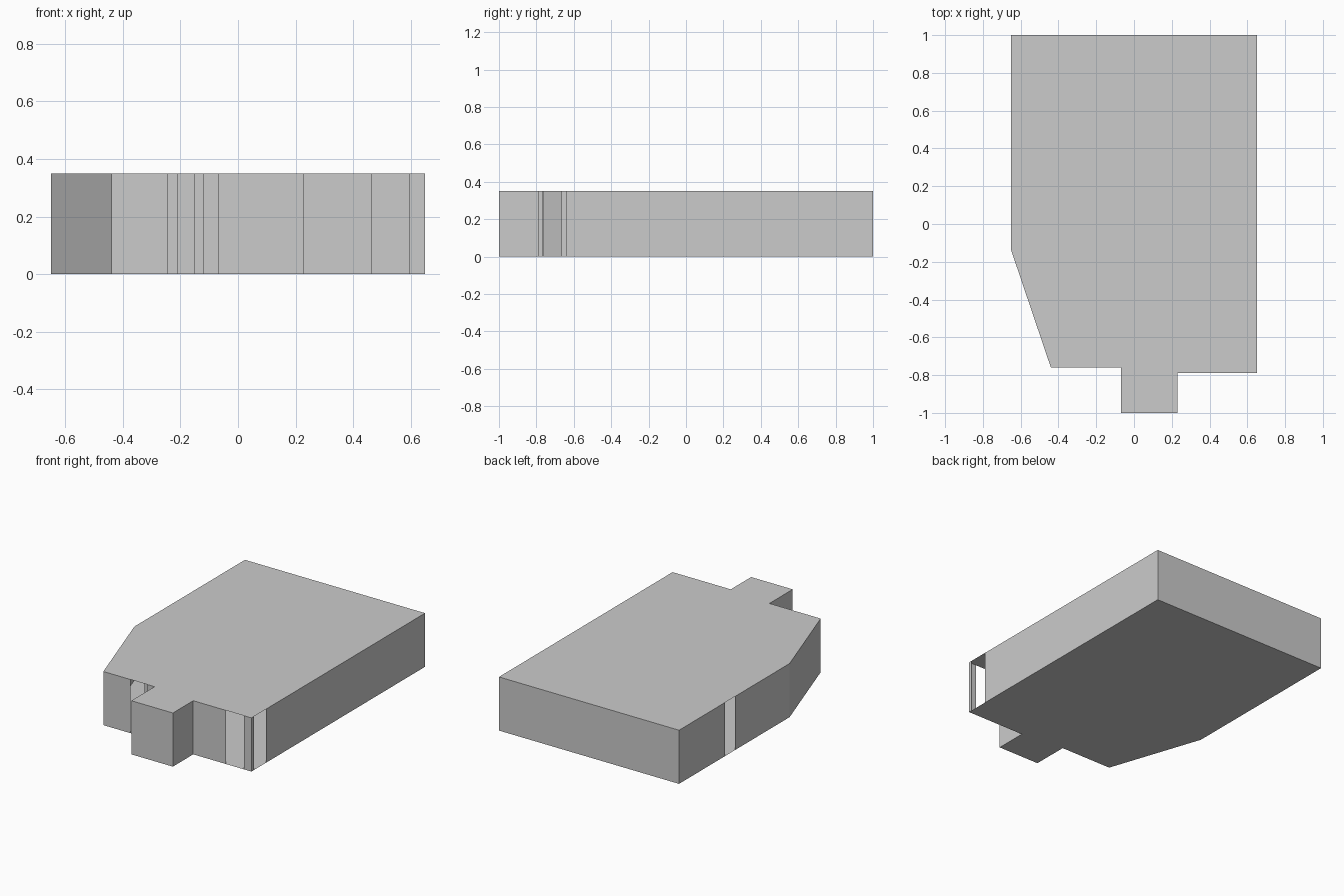
import bpy, bmesh
from mathutils import Vector

if "Cube" in bpy.data.objects:
    bpy.data.objects.remove(bpy.data.objects["Cube"])

H = 0.35

# Footprint, counter-clockwise from the back right corner
OUTLINE = [(0.65, 1.0), (-0.65, 1.0), (-0.65, -0.14), (-0.44, -0.76), (-0.07, -0.76),
           (-0.07, -1.0), (0.23, -1.0), (0.23, -0.79), (0.65, -0.79)]

# Full-height openings: wall index -> (start point, end point) along that wall
OPENINGS = {1: ((-0.65, 0.528), (-0.65, 0.425)),
            3: ((-0.245, -0.76), (-0.12, -0.76)),
            7: ((0.465, -0.79), (0.595, -0.79)),
            8: ((0.65, -0.765), (0.65, -0.64))}


def make_object(name, polygons):
    bm = bmesh.new()
    for poly in polygons:
        bm.faces.new([bm.verts.new(Vector(p)) for p in poly])
    bmesh.ops.remove_doubles(bm, verts=bm.verts, dist=1e-5)
    mesh = bpy.data.meshes.new(name)
    bm.to_mesh(mesh)
    bm.free()
    obj = bpy.data.objects.new(name, mesh)
    bpy.context.collection.objects.link(obj)
    return obj


def panel(a, b):
    return [(*a, 0), (*b, 0), (*b, H), (*a, H)]


# Thin outer walls, split around their openings
walls = []
for i, a in enumerate(OUTLINE):
    b = OUTLINE[(i + 1) % len(OUTLINE)]
    if i in OPENINGS:
        start, end = OPENINGS[i]
        walls += [panel(a, start), panel(end, b)]
    else:
        walls.append(panel(a, b))
make_object("outer_walls", walls)

# Floor and flat roof
make_object("floor", [[(x, y, 0) for x, y in reversed(OUTLINE)]])
make_object("roof", [[(x, y, H) for x, y in OUTLINE]])

# Square pillar inside the front opening
P = [(-0.21, -0.665), (-0.15, -0.665), (-0.15, -0.605), (-0.21, -0.605)]
make_object("inner_pillar", [panel(P[i], P[(i + 1) % 4]) for i in range(4)])
